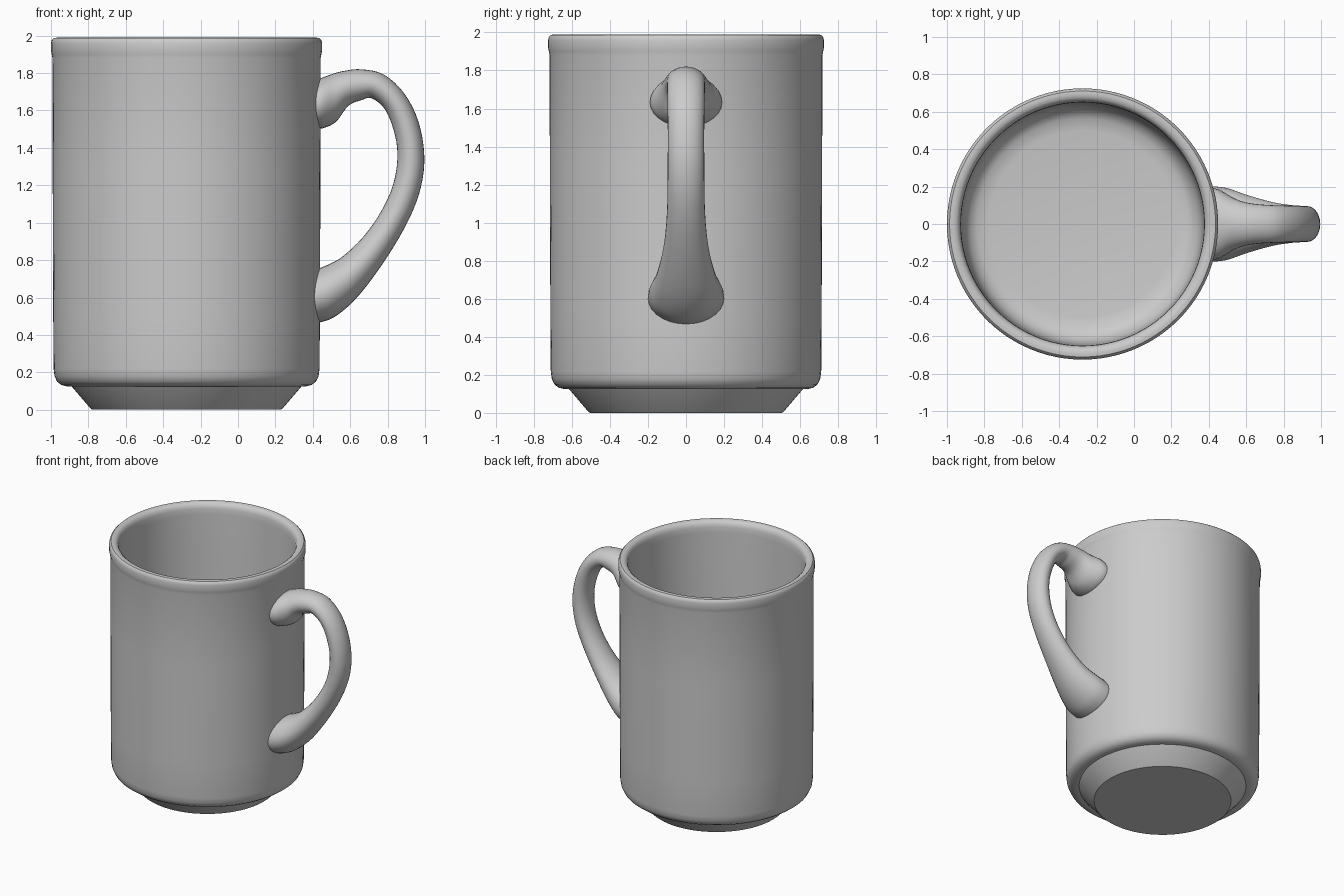
import bpy, bmesh, math
from mathutils import Vector

if "Cube" in bpy.data.objects:
    bpy.data.objects.remove(bpy.data.objects["Cube"])

CX = -0.275      # axis of the cup

grey = bpy.data.materials.new("ceramic_grey")
grey.diffuse_color = (0.6, 0.6, 0.6, 1)
grey.use_nodes = True
grey.node_tree.nodes["Principled BSDF"].inputs["Base Color"].default_value = grey.diffuse_color


def finish(bm, name, angle):
    bmesh.ops.recalc_face_normals(bm, faces=bm.faces)
    me = bpy.data.meshes.new(name)
    bm.to_mesh(me)
    bm.free()
    ob = bpy.data.objects.new(name, me)
    bpy.context.collection.objects.link(ob)
    me.materials.append(grey)
    bpy.ops.object.select_all(action='DESELECT')
    ob.select_set(True)
    bpy.context.view_layer.objects.active = ob
    bpy.ops.object.shade_smooth_by_angle(angle=math.radians(angle))
    return ob


def skin(bm, rings):
    """Bridge a list of closed vertex rings with quads."""
    for a, b in zip(rings, rings[1:]):
        n = len(a)
        for i in range(n):
            j = (i + 1) % n
            bm.faces.new((a[i], a[j], b[j], b[i]))


# Cup: lathe profile (radius, z) from the foot, up the outside, down the inside
profile = [
    (0.505, 0.0), (0.515, 0.008), (0.615, 0.125),             # flared foot
    (0.640, 0.125), (0.668, 0.132), (0.692, 0.150),           # rounded shoulder
    (0.706, 0.180), (0.711, 0.220), (0.713, 0.50),
    (0.716, 1.30), (0.717, 1.88),                             # wall
    (0.721, 1.90), (0.725, 1.92), (0.725, 1.96),              # rim bead
    (0.721, 1.977), (0.711, 1.987), (0.695, 1.989),
    (0.675, 1.985), (0.660, 1.972), (0.652, 1.945), (0.650, 1.90),
    (0.646, 1.0), (0.642, 0.36),                              # inner wall
    (0.632, 0.29), (0.605, 0.24), (0.565, 0.215), (0.50, 0.205),
]
SEG = 96
bm = bmesh.new()
rings = []
for r, z in profile:
    rings.append([bm.verts.new((CX + r * math.cos(2 * math.pi * i / SEG),
                                r * math.sin(2 * math.pi * i / SEG), z))
                  for i in range(SEG)])
skin(bm, rings)
bm.faces.new(rings[0][::-1])     # underside
bm.faces.new(rings[-1])          # inner floor
finish(bm, "cup", 35)

# Handle: stations of (outer x, outer z, inner x, inner z, half width)
stations = [
    (0.405, 1.755, 0.405, 1.505, 0.190),
    (0.450, 1.775, 0.455, 1.505, 0.185),
    (0.510, 1.797, 0.525, 1.540, 0.148),
    (0.570, 1.812, 0.590, 1.625, 0.120),
    (0.660, 1.820, 0.660, 1.655, 0.106),
    (0.780, 1.792, 0.715, 1.665, 0.100),
    (0.890, 1.690, 0.790, 1.600, 0.098),
    (0.965, 1.540, 0.840, 1.465, 0.096),
    (0.996, 1.360, 0.852, 1.340, 0.096),
    (0.978, 1.190, 0.828, 1.200, 0.097),
    (0.915, 1.020, 0.765, 1.060, 0.101),
    (0.800, 0.820, 0.670, 0.925, 0.118),
    (0.650, 0.615, 0.560, 0.820, 0.155),
    (0.530, 0.505, 0.480, 0.775, 0.190),
    (0.450, 0.470, 0.430, 0.755, 0.200),
    (0.405, 0.465, 0.405, 0.745, 0.200),
]


def spline(p0, p1, p2, p3, t):
    return [0.5 * (2 * b + (c - a) * t + (2 * a - 5 * b + 4 * c - d) * t * t
                   + (3 * b - a - 3 * c + d) * t ** 3)
            for a, b, c, d in zip(p0, p1, p2, p3)]


STEPS, SIDES = 4, 28
padded = [stations[0]] + stations + [stations[-1]]
sections = [spline(*padded[i:i + 4], k / STEPS)
            for i in range(len(stations) - 1) for k in range(STEPS)]
sections.append(stations[-1])
bm = bmesh.new()
rings = []
for ox, oz, ix, iz, w in sections:
    outer, inner = Vector((ox, 0, oz)), Vector((ix, 0, iz))
    mid, half = (outer + inner) / 2, (outer - inner) / 2
    ring = []
    for i in range(SIDES):
        a = 2 * math.pi * i / SIDES
        ring.append(bm.verts.new(mid + half * math.cos(a) + Vector((0, w * math.sin(a), 0))))
    rings.append(ring)
skin(bm, rings)
bm.faces.new(rings[0][::-1])
bm.faces.new(rings[-1])
finish(bm, "handle", 50)
